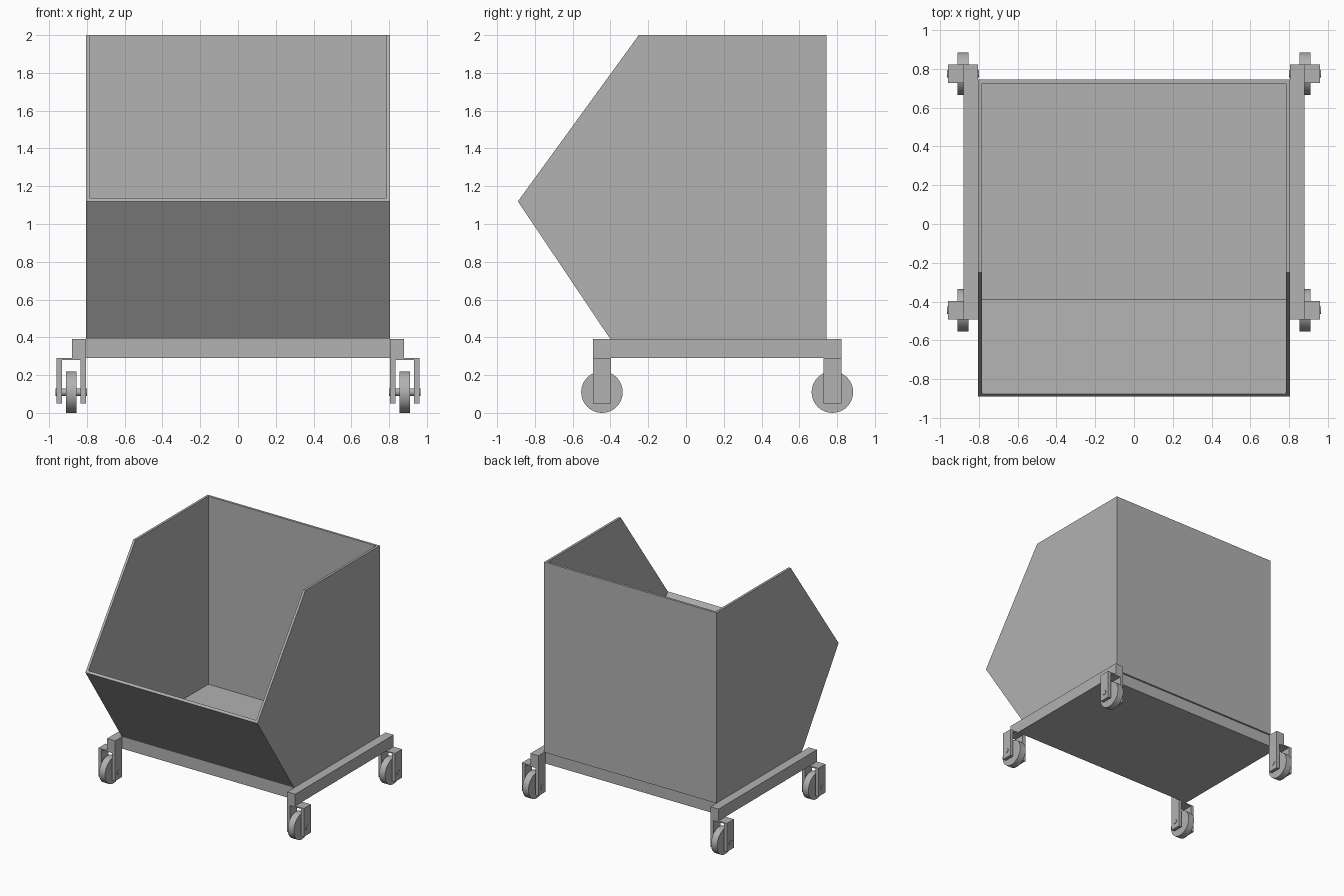
import bpy
import bmesh
import math
from mathutils import Matrix

cube = bpy.data.objects.get("Cube")
if cube:
    bpy.data.objects.remove(cube, do_unlink=True)

GREY = (0.445, 0.445, 0.445, 1)
steel = bpy.data.materials.new("grey_steel")
steel.use_nodes = True
steel.diffuse_color = GREY
steel.node_tree.nodes["Principled BSDF"].inputs["Base Color"].default_value = GREY


def finish(name, bm):
    bmesh.ops.recalc_face_normals(bm, faces=bm.faces)
    mesh = bpy.data.meshes.new(name)
    bm.to_mesh(mesh)
    bm.free()
    mesh.materials.append(steel)
    obj = bpy.data.objects.new(name, mesh)
    bpy.context.collection.objects.link(obj)
    return obj


def extrude_x(name, profile, x0, x1):
    """Extrude a (y, z) profile from x0 to x1."""
    bm = bmesh.new()
    face = bm.faces.new([bm.verts.new((x0, y, z)) for y, z in profile])
    ext = bmesh.ops.extrude_face_region(bm, geom=[face])
    verts = [v for v in ext["geom"] if isinstance(v, bmesh.types.BMVert)]
    bmesh.ops.translate(bm, verts=verts, vec=(x1 - x0, 0, 0))
    return finish(name, bm)


def box(name, xs, ys, zs):
    (y0, y1), (z0, z1) = ys, zs
    return extrude_x(name, [(y0, z0), (y1, z0), (y1, z1), (y0, z1)], *xs)


def cylinder_x(name, center, radius, width, sides):
    bm = bmesh.new()
    turn = Matrix.Translation(center) @ Matrix.Rotation(math.pi / 2, 4, "Y")
    bmesh.ops.create_cone(bm, cap_ends=True, segments=sides, radius1=radius,
                          radius2=radius, depth=width, matrix=turn)
    obj = finish(name, bm)
    bpy.ops.object.select_all(action="DESELECT")
    obj.select_set(True)
    bpy.context.view_layer.objects.active = obj
    bpy.ops.object.shade_smooth_by_angle()
    return obj


# Bin: bent sheet for front, floor and back, closed by two side panels
HALF, WALL = 0.805, 0.02
LIP, BEND, HEEL, BACK_TOP, BROW = (-0.89, 1.12), (-0.40, 0.39), (0.745, 0.39), (0.745, 2), (-0.25, 2)
inner = [(0.725, 2), (0.725, 0.41), (-0.389, 0.41), (-0.877, 1.137)]
extrude_x("bin_sheet", [LIP, BEND, HEEL, BACK_TOP] + inner, WALL - HALF, HALF - WALL)
for side, s in (("left", 1), ("right", -1)):
    extrude_x(side + "_side_panel", [LIP, BEND, HEEL, BACK_TOP, BROW],
              s * (HALF - WALL), s * HALF)

# Base slab under the bin
FRAME = (0.29, 0.39)
box("base_slab", (-HALF, HALF), (-0.40, 0.73), FRAME)

# Side rails, corner blocks and casters
for side, s in (("left", 1), ("right", -1)):
    def span(a, b):
        return s * a, s * b

    box(side + "_rail", span(HALF, 0.88), (-0.40, 0.73), FRAME)
    for end, y in (("front", -0.445), ("back", 0.775)):
        tag = end + "_" + side
        depth = (y - 0.047, y + 0.047)
        box(tag + "_corner_block", span(HALF, 0.88), depth, FRAME)
        box(tag + "_fork_top", span(HALF, 0.96), depth, (0.28, 0.29))
        box(tag + "_fork_inner", span(HALF, 0.833), depth, (0.05, 0.29))
        box(tag + "_fork_outer", span(0.932, 0.96), depth, (0.05, 0.29))
        cylinder_x(tag + "_wheel", (s * 0.8825, y, 0.11), 0.11, 0.056, 40)
        cylinder_x(tag + "_axle", (s * 0.8825, y, 0.11), 0.02, 0.165, 20)
